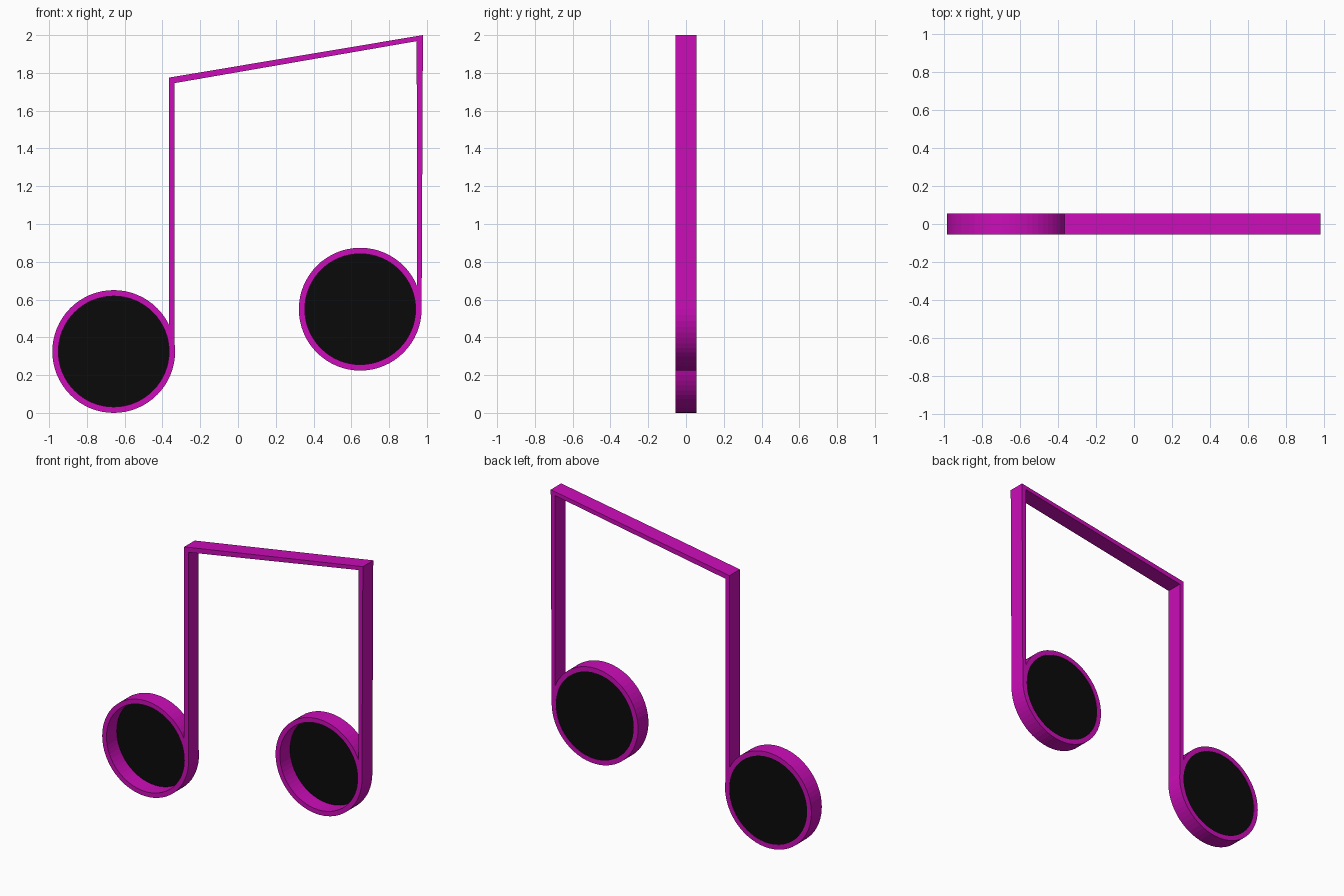
import bpy, bmesh
from math import cos, sin, tau

if "Cube" in bpy.data.objects:
    bpy.data.objects.remove(bpy.data.objects["Cube"])

HALF = 0.056        # half depth of the extruded shape
SEGMENTS = 64
OUTER, INNER = 0.325, 0.293


def material(name, rgb):
    mat = bpy.data.materials.new(name)
    mat.diffuse_color = (*rgb, 1)
    mat.use_nodes = True
    mat.node_tree.nodes["Principled BSDF"].inputs["Base Color"].default_value = mat.diffuse_color
    return mat


magenta = material("magenta", (0.6, 0.004, 0.48))
black = material("black", (0.003, 0.003, 0.003))


def finish(bm, name, mat):
    bmesh.ops.recalc_face_normals(bm, faces=bm.faces[:])
    mesh = bpy.data.meshes.new(name)
    bm.to_mesh(mesh)
    bm.free()
    mesh.materials.append(mat)
    obj = bpy.data.objects.new(name, mesh)
    bpy.context.collection.objects.link(obj)
    return obj


def circle(bm, cx, cz, r, y):
    return [bm.verts.new((cx + r * cos(tau * i / SEGMENTS), y,
                          cz + r * sin(tau * i / SEGMENTS)))
            for i in range(SEGMENTS)]


def ring(name, cx, cz):
    bm = bmesh.new()
    loops = [circle(bm, cx, cz, r, y) for r, y in
             ((OUTER, -HALF), (OUTER, HALF), (INNER, HALF), (INNER, -HALF))]
    for k in range(4):
        a, b = loops[k], loops[(k + 1) % 4]
        for i in range(SEGMENTS):
            j = (i + 1) % SEGMENTS
            bm.faces.new((a[i], a[j], b[j], b[i]))
    finish(bm, name, magenta)


def disc(name, cx, cz):
    bm = bmesh.new()
    bm.faces.new(circle(bm, cx, cz, INNER + 0.001, HALF - 0.002))
    finish(bm, name, black)


# round note heads: open rim with a black panel at the back
for side, cx, cz in (("left", -0.658, 0.325), ("right", 0.647, 0.549)):
    ring(side + "_head_rim", cx, cz)
    disc(side + "_head_panel", cx, cz)

# two stems joined by the sloping beam, one extruded outline
outline = [(-0.335, 0.325), (-0.335, 1.746), (0.946, 1.968), (0.948, 0.549),
           (0.972, 0.549), (0.979, 2.0), (-0.366, 1.775), (-0.366, 0.325)]
bm = bmesh.new()
face = bm.faces.new([bm.verts.new((x, -HALF, z)) for x, z in outline])
grown = bmesh.ops.extrude_face_region(bm, geom=[face], use_keep_orig=True)
bmesh.ops.translate(bm, vec=(0, 2 * HALF, 0),
                    verts=[g for g in grown["geom"]
                           if isinstance(g, bmesh.types.BMVert)])
finish(bm, "stems_and_beam", magenta)
